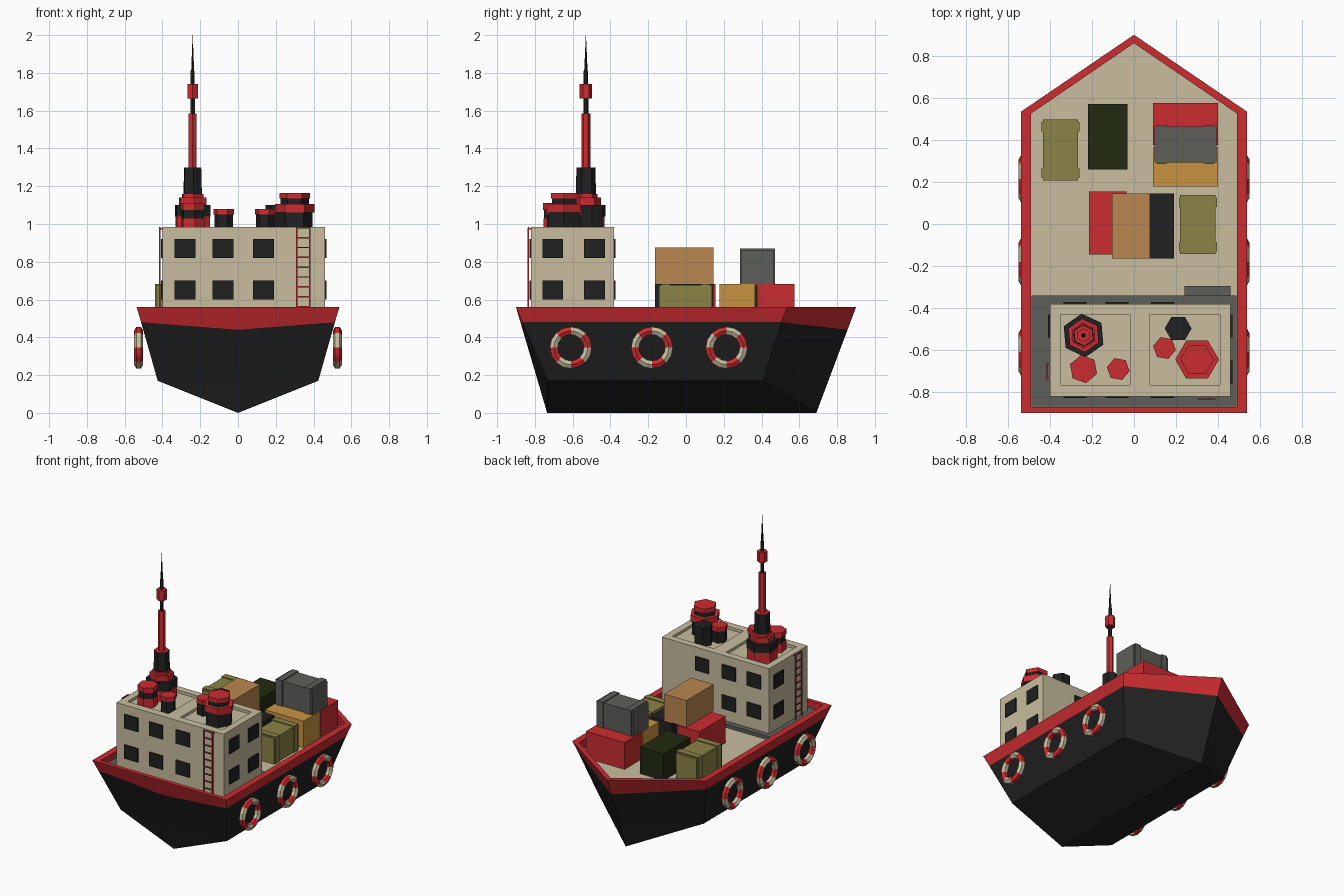
import bpy, bmesh, math
from mathutils import Matrix, Vector

cube = bpy.data.objects.get("Cube")
if cube:
    bpy.data.objects.remove(cube)


def material(name, *rgb):
    m = bpy.data.materials.new(name)
    m.use_nodes = True
    m.diffuse_color = (*rgb, 1)
    m.node_tree.nodes["Principled BSDF"].inputs["Base Color"].default_value = (*rgb, 1)
    return m


RED = material("red", .60, .025, .03)
BLACK = material("black", .015, .015, .015)
TAN = material("tan", .58, .51, .345)
GREY = material("grey", .11, .11, .10)
OLIVE = material("olive", .258, .227, .061)
GREEN = material("dark_green", .015, .024, .005)
ORANGE = material("orange", .578, .296, .055)
BROWN = material("brown", .491, .242, .08)


def finish(name, bm, *mats):
    bmesh.ops.recalc_face_normals(bm, faces=bm.faces)
    me = bpy.data.meshes.new(name)
    bm.to_mesh(me)
    bm.free()
    for m in mats:
        me.materials.append(m)
    ob = bpy.data.objects.new(name, me)
    bpy.context.collection.objects.link(ob)
    return ob


def add_box(bm, lo, hi):
    lo, hi = Vector(lo), Vector(hi)
    mat = Matrix.Translation((lo + hi) / 2) @ Matrix.Diagonal((*(hi - lo), 1))
    bmesh.ops.create_cube(bm, size=1, matrix=mat)


def boxes(name, mat, *pairs):
    bm = bmesh.new()
    for lo, hi in pairs:
        add_box(bm, lo, hi)
    return finish(name, bm, mat)


def tiers(name, x, y, turn, levels, sides=6):
    """Stack of prisms: (bottom z, top z, bottom radius, top radius, is_black)."""
    bm = bmesh.new()
    for z0, z1, r0, r1, black in levels:
        before = set(bm.faces)
        mat = Matrix.Translation((x, y, (z0 + z1) / 2)) @ Matrix.Rotation(math.radians(turn), 4, "Z")
        bmesh.ops.create_cone(bm, cap_ends=True, segments=sides, radius1=r0,
                              radius2=r1, depth=z1 - z0, matrix=mat)
        for f in set(bm.faces) - before:
            f.material_index = black
    return finish(name, bm, RED, BLACK)


# Hull: rings from the deck edge over the rail and down to the chine
DECK = .49


def ring(bm, stern, side, bow):
    pts = [stern, side[0], side[1], bow] + [(-x, y, z) for x, y, z in side[::-1]]
    return [bm.verts.new(p) for p in pts]


bm = bmesh.new()
rings = [
    ring(bm, (0, -.87, DECK), [(.49, -.87, DECK), (.49, .525, DECK)], (0, .86, DECK)),
    ring(bm, (0, -.87, .56), [(.49, -.87, .56), (.49, .525, .56)], (0, .86, .56)),
    ring(bm, (0, -.9, .56), [(.537, -.9, .56), (.537, .535, .56)], (0, .9, .56)),
    ring(bm, (0, -.865, .44), [(.513, -.866, .48), (.513, .505, .48)], (0, .855, .44)),
    ring(bm, (0, -.785, .17), [(.425, -.735, .17), (.425, .405, .17)], (0, .754, .17)),
]
bm.faces.new(rings[0]).material_index = 2
for i, (a, b) in enumerate(zip(rings, rings[1:])):
    for k in range(6):
        n = (k + 1) % 6
        bm.faces.new((a[k], a[n], b[n], b[k])).material_index = int(i == 3)
# Bottom panels down to the keel
c = rings[-1]
aft, fore = bm.verts.new((0, -.735, 0)), bm.verts.new((0, .69, 0))
for f in [(c[0], c[1], aft), (c[1], c[2], fore, aft), (c[2], c[3], fore),
          (c[3], c[4], fore), (c[4], c[5], aft, fore), (c[5], c[0], aft)]:
    bm.faces.new(f).material_index = 1
finish("hull", bm, RED, BLACK, TAN)

# Aft deck plate and step
boxes("aft_deck", GREY, ((-.488, -.868, .48), (.488, -.34, .515)))
boxes("deck_step", GREY, ((.24, -.36, .48), (.46, -.295, .505)))

# Deckhouse with a raised roof rim around two sunken panels
X0, X1, Y0, Y1, ROOF, TOP = -.40, .46, -.82, -.38, .965, .985
boxes("deckhouse", TAN, ((X0, Y0, .5), (X1, Y1, ROOF)))
boxes("roof_rim", TAN,
      ((X0, Y0, ROOF), (X1, -.765, TOP)), ((X0, -.43, ROOF), (X1, Y1, TOP)),
      ((X0, -.765, ROOF), (-.35, -.43, TOP)), ((-.02, -.765, ROOF), (.075, -.43, TOP)),
      ((.41, -.765, ROOF), (X1, -.43, TOP)))

# Windows: thin plates on all four walls, two floors
W, T = .055, .008
panes = []
for z in (.65, .87):
    for x in (-.28, -.08, .135):
        for y in (Y0, Y1):
            panes.append(((x - W, y - T, z - .05), (x + W, y + T, z + .05)))
    for wall, y in ((X1, -.705), (X1, -.485), (X0, -.485)):
        panes.append(((wall - T, y - W, z - .05), (wall + T, y + W, z + .05)))
boxes("windows", BLACK, *panes)


# Ladders: rails, rungs and top brackets, built along x then turned to the wall
def ladder(name, origin, turn):
    bars = [((s * .035 - .004, -.018, .515), (s * .035 + .004, -.01, .98)) for s in (-1, 1)]
    bars += [((s * .035 - .004, -.018, .972), (s * .035 + .004, .005, .98)) for s in (-1, 1)]
    bars += [((-.035, -.017, z), (.035, -.011, z + .007))
             for z in [.56 + i * .052 for i in range(9)]]
    ob = boxes(name, RED, *bars)
    ob.data.transform(Matrix.Translation(origin) @ Matrix.Rotation(math.radians(turn), 4, "Z"))


ladder("stern_ladder", (.345, Y0, 0), 0)
ladder("side_ladder", (X0, -.70, 0), -90)

# Mast
tiers("mast_base", -.24, -.53, 5, [
    (ROOF, 1.04, .10, .10, 0), (1.04, 1.10, .104, .104, 1),
    (1.10, 1.14, .08, .08, 0), (1.14, 1.16, .062, .062, 0),
    (1.16, 1.296, .054, .05, 1), (1.296, 1.30, .05, .05, 0)])
tiers("mast_pole", -.24, -.53, 0, [
    (1.30, 1.585, .024, .024, 0), (1.585, 1.67, .013, .013, 1),
    (1.665, 1.74, .033, .033, 0), (1.74, 1.81, .012, .012, 1), (1.81, 2.0, .009, .0005, 1)])

# Roof vents
tiers("large_vent", .30, -.645, 30, [
    (ROOF, 1.06, .095, .095, 1), (1.06, 1.105, .104, .104, 0),
    (1.105, 1.135, .075, .075, 1), (1.135, 1.165, .08, .08, 0)])
tiers("banded_vent", -.24, -.69, 10, [
    (ROOF, 1.03, .066, .066, 0), (1.03, 1.075, .062, .062, 1), (1.075, 1.11, .068, .068, 0)])
tiers("black_vent", .21, -.497, 30, [(ROOF, 1.10, .064, .064, 1)])
for name, x, y in (("port_vent", -.075, -.69), ("centre_vent", .145, -.59)):
    tiers(name, x, y, 20, [(ROOF, 1.05, .05, .05, 1), (1.05, 1.08, .055, .055, 0)])


# Cargo crates; strapped ones have thicker ends along their long side
def crate(name, mat, x0, x1, y0, y1, z0=DECK, strap=None):
    z1 = z0 + .193
    if strap is None:
        return boxes(name, mat, ((x0, y0, z0), (x1, y1, z1)))
    e, w = .007, .045
    parts = [((x0 + e, y0 + e, z0), (x1 - e, y1 - e, z1 - e))]
    if strap == "y":
        parts += [((x0, a, z0), (x1, a + w, z1)) for a in (y0 + .02, y1 - w - .02)]
    else:
        parts += [((a, y0, z0), (a + w, y1, z1)) for a in (x0 + .02, x1 - w - .02)]
    return boxes(name, mat, *parts)


UP = DECK + .193
crate("olive_crate_fore", OLIVE, -.44, -.26, .20, .505, strap="y")
crate("green_crate", GREEN, -.22, -.03, .26, .57)
crate("red_crate_fore", RED, .09, .40, .375, .575)
crate("orange_crate", ORANGE, .09, .40, .178, .365)
crate("grey_crate", GREY, .09, .40, .285, .47, UP - .006, strap="x")
crate("red_crate_aft", RED, -.215, -.035, -.145, .155)
crate("black_crate", BLACK, .01, .19, -.165, .145)
crate("brown_crate", BROWN, -.105, .075, -.165, .145, UP)
crate("olive_crate_aft", OLIVE, .213, .395, -.15, .145, strap="y")


# Life rings: faceted tori with alternating colours, wider on the tan parts
def life_ring(name, x, y, z, major=.09, minor=.024, n=16, m=6):
    bm = bmesh.new()
    loops = []
    for i in range(n):
        a = math.tau * i / n
        loop = []
        for j in range(m):
            b = math.tau * (j + .5) / m
            r = major + minor * math.cos(b)
            loop.append(bm.verts.new((x + minor * math.sin(b), y + r * math.cos(a),
                                      z + r * math.sin(a))))
        loops.append(loop)
    for i in range(n):
        p, q = loops[i], loops[(i + 1) % n]
        for j in range(m):
            k = (j + 1) % m
            bm.faces.new((p[j], p[k], q[k], q[j])).material_index = (i // 2) % 2
    finish(name, bm, RED, TAN)


for side, sx in (("left", 1), ("right", -1)):
    for label, y in (("aft", -.61), ("middle", -.18), ("fore", .215)):
        life_ring(f"life_ring_{side}_{label}", sx * .526, y, .345)
